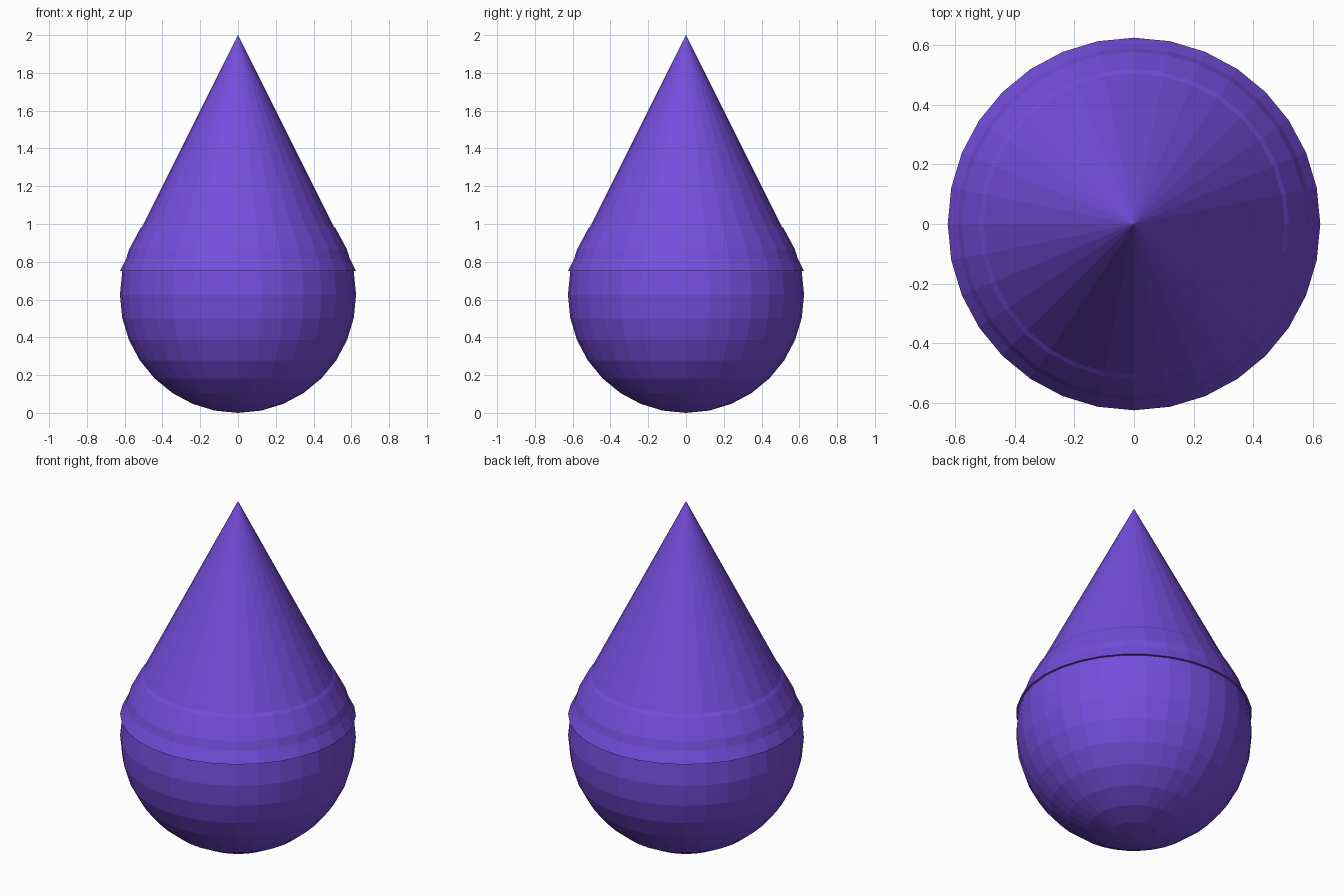
import bpy

if "Cube" in bpy.data.objects:
    bpy.data.objects.remove(bpy.data.objects["Cube"])

R = 0.625  # shared radius of both parts

purple = bpy.data.materials.new("purple")
purple.diffuse_color = (0.18, 0.075, 0.72, 1)
purple.use_nodes = True
purple.node_tree.nodes["Principled BSDF"].inputs["Base Color"].default_value = purple.diffuse_color


def finish(name):
    ob = bpy.context.object
    ob.name = name
    ob.data.materials.append(purple)
    bpy.ops.object.shade_flat()


# Round lower body, flat faceted
bpy.ops.mesh.primitive_uv_sphere_add(segments=32, ring_count=16, radius=R,
                                     location=(0, 0, R))
finish("round_body")

# Pointed cap overlapping the upper half of the body
bpy.ops.mesh.primitive_cone_add(vertices=32, radius1=R, radius2=0, depth=2 * R,
                                location=(0, 0, 2 - R))
finish("pointed_cap")
